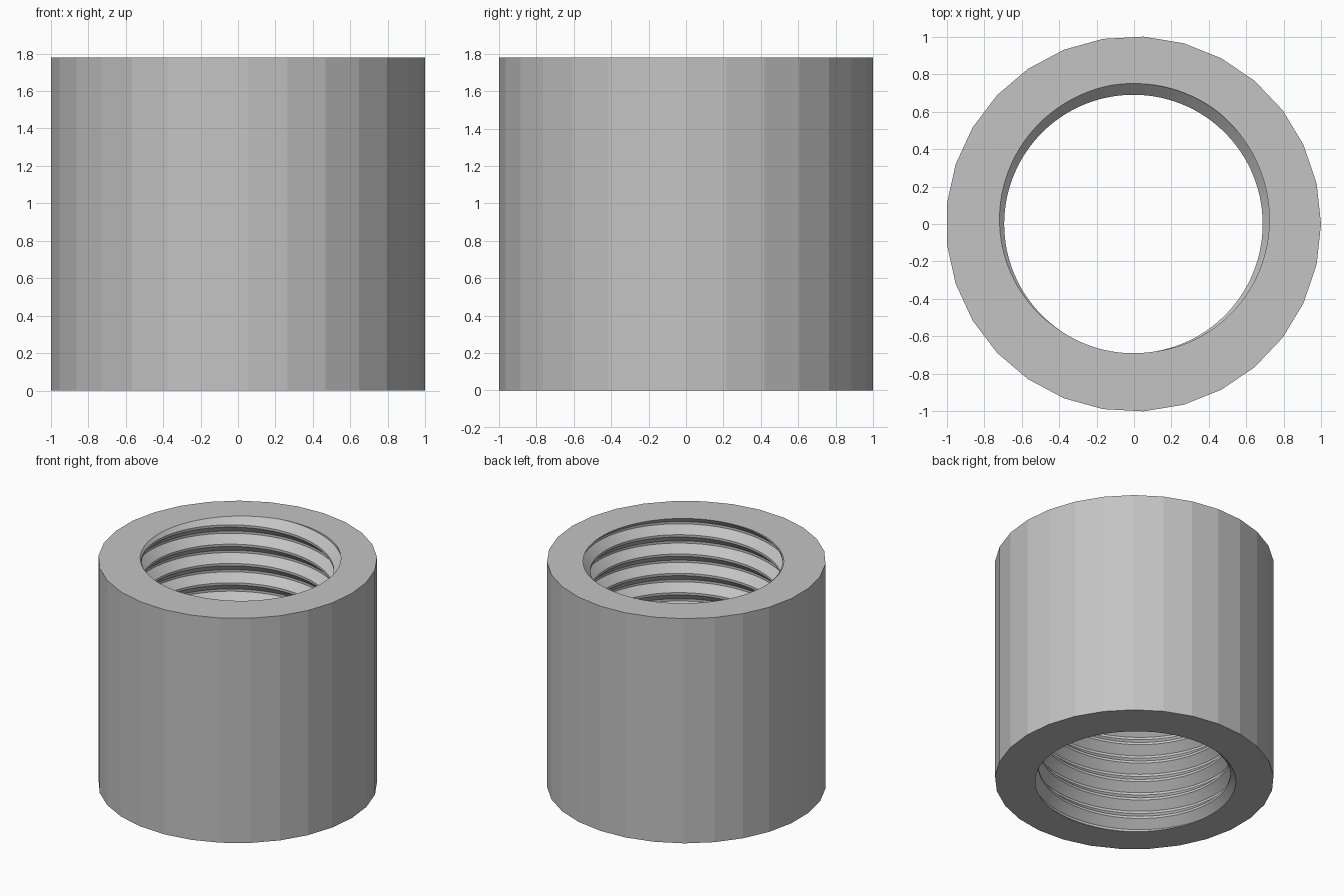
import bpy
import bmesh
from math import sin, cos, pi, tau, radians

cube = bpy.data.objects.get("Cube")
if cube:
    bpy.data.objects.remove(cube, do_unlink=True)

HEIGHT = 1.78
SIDES = 29              # flat sides on the outer wall
STEP = 4                # thread columns per outer side
COLS = SIDES * STEP
OUTER = 1.0015
ROOT, CREST = 0.75, 0.69
PITCH = 0.153
FLAT = 0.06             # half width of root and crest flats, in pitches
START = radians(78)     # where the groove root meets the top face
SHIFT = -0.003


def thread_radius(phase):
    """Trapezoid thread profile: root at phase 0, crest at phase 0.5."""
    p = abs((phase + 0.5) % 1 - 0.5)
    t = min(max((p - FLAT) / (0.5 - 2 * FLAT), 0), 1)
    return ROOT + (CREST - ROOT) * t


bm = bmesh.new()
cache = {}


def bore_vert(col, z):
    """Shared vertex of the threaded bore, clipped to the end faces."""
    z = min(max(z, 0), HEIGHT)
    key = (col % COLS, round(z, 5))
    if key not in cache:
        a = tau * key[0] / COLS
        r = thread_radius((z - HEIGHT) / PITCH - (a - START) / tau)
        cache[key] = bm.verts.new((r * cos(a) + SHIFT, r * sin(a), z))
    return cache[key]


def add_face(verts):
    verts = list(dict.fromkeys(verts))
    if len(verts) > 2:
        bm.faces.new(verts)


# Threaded bore: right-handed helical strips
turns = int(HEIGHT / PITCH) + 3
breaks = [t + b for t in range(-turns, 3)
          for b in (-FLAT, FLAT, 0.5 - FLAT, 0.5 + FLAT)]


def helix_z(col, brk):
    return HEIGHT + PITCH * (brk + (tau * col / COLS - START) / tau)


for c in range(COLS):
    for low, high in zip(breaks, breaks[1:]):
        add_face([bore_vert(c, helix_z(c, low)),
                  bore_vert(c, helix_z(c, high)),
                  bore_vert(c + 1, helix_z(c + 1, high)),
                  bore_vert(c + 1, helix_z(c + 1, low))])

# Faceted outer wall and flat end faces
rings = [[bm.verts.new((OUTER * cos(tau * i / SIDES) + SHIFT,
                        OUTER * sin(tau * i / SIDES), z))
          for i in range(SIDES)] for z in (0, HEIGHT)]
for i in range(SIDES):
    j = (i + 1) % SIDES
    add_face([rings[0][i], rings[0][j], rings[1][j], rings[1][i]])
    for ring, z in zip(rings, (0, HEIGHT)):
        rim = [bore_vert(i * STEP + k, z) for k in range(STEP, -1, -1)]
        add_face([ring[i], ring[j]] + rim)

bmesh.ops.recalc_face_normals(bm, faces=bm.faces[:])
mesh = bpy.data.meshes.new("threaded_sleeve")
bm.to_mesh(mesh)
bm.free()
sleeve = bpy.data.objects.new("threaded_sleeve", mesh)
bpy.context.collection.objects.link(sleeve)

# Plain grey material
grey = bpy.data.materials.new("light_grey")
grey.use_nodes = True
colour = (0.55, 0.55, 0.55, 1)
grey.diffuse_color = colour
for node in grey.node_tree.nodes:
    if node.type == "BSDF_PRINCIPLED":
        node.inputs["Base Color"].default_value = colour
mesh.materials.append(grey)

# Smooth bore, crisp outer facets and thread edges
bpy.ops.object.select_all(action="DESELECT")
sleeve.select_set(True)
bpy.context.view_layer.objects.active = sleeve
bpy.ops.object.shade_smooth_by_angle(angle=radians(8))
